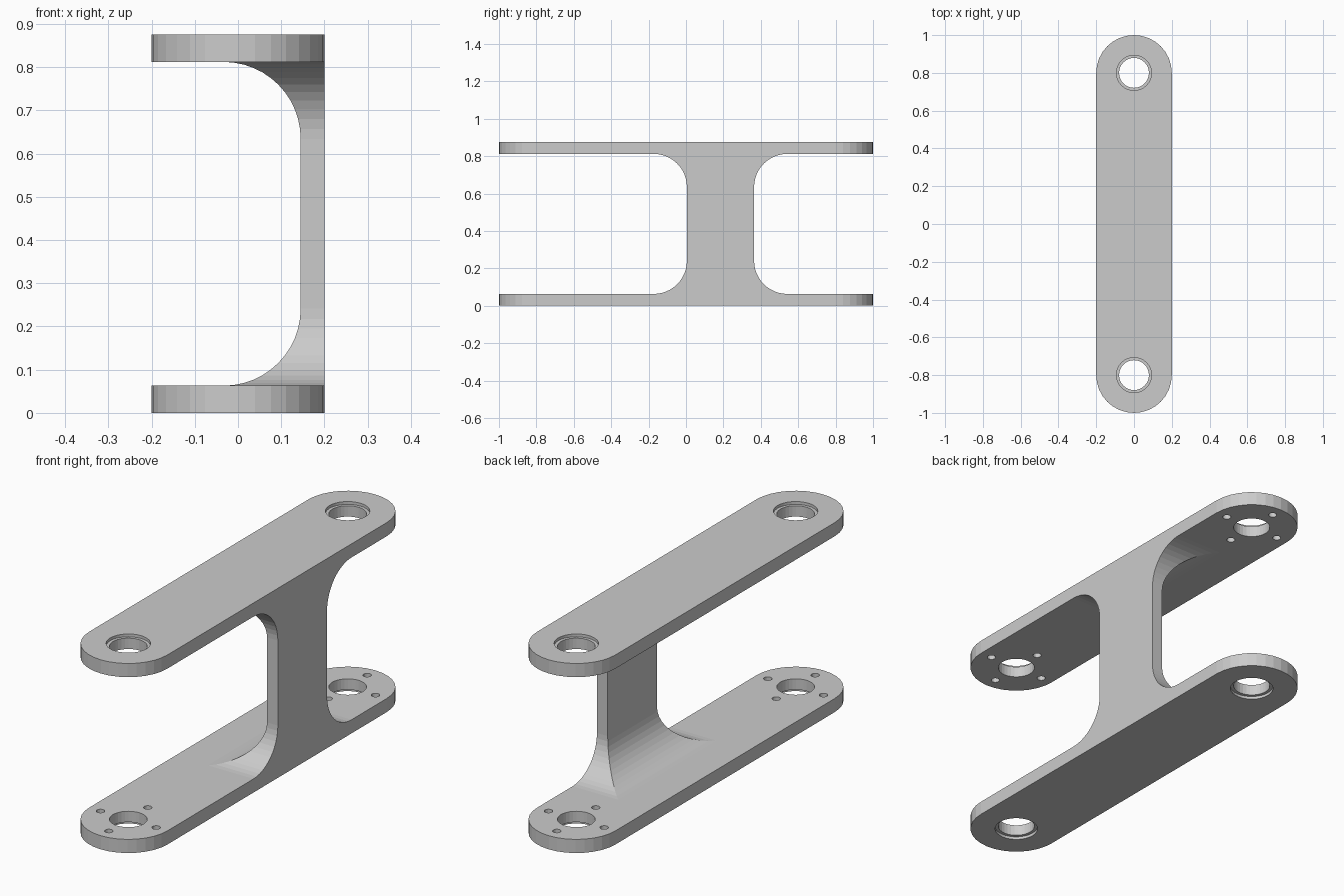
import bpy, bmesh
from math import sin, cos, pi
from mathutils import Vector

if "Cube" in bpy.data.objects:
    bpy.data.objects.remove(bpy.data.objects["Cube"])

W, L, H, T = 0.2, 1.0, 0.875, 0.063      # half width, half length, height, plate thickness
HOLE_Y, R = 0.8, 0.178                   # bore position, fillet radius


def prism(name, pts, offset):
    """Extrude a closed 3D outline along an offset vector."""
    bm = bmesh.new()
    face = bm.faces.new([bm.verts.new(p) for p in pts])
    new = bmesh.ops.extrude_face_region(bm, geom=[face])["geom"]
    bmesh.ops.translate(bm, vec=Vector(offset),
                        verts=[v for v in new if isinstance(v, bmesh.types.BMVert)])
    bmesh.ops.recalc_face_normals(bm, faces=bm.faces)
    me = bpy.data.meshes.new(name)
    bm.to_mesh(me)
    bm.free()
    ob = bpy.data.objects.new(name, me)
    bpy.context.collection.objects.link(ob)
    return ob


def arc(cx, cy, r, a0, a1, n):
    return [(cx + r * cos(a0 + (a1 - a0) * i / n), cy + r * sin(a0 + (a1 - a0) * i / n))
            for i in range(n + 1)]


def disc(name, x, y, r, z0, z1, n):
    return prism(name, [(a, b, z0) for a, b in arc(x, y, r, 0, 2 * pi, n)[:-1]], (0, 0, z1 - z0))


def combine(target, other, operation):
    m = target.modifiers.new("bool", 'BOOLEAN')
    m.operation, m.object, m.solver = operation, other, 'EXACT'
    bpy.context.view_layer.objects.active = target
    bpy.ops.object.modifier_apply(modifier=m.name)
    bpy.data.objects.remove(other)


def flared_edge(u, side):
    """Edge at u flaring outwards (side = -1 or 1) into both plates, bottom to top."""
    cu = u + side * R
    low = [(cu + side * (-R * cos(t)), T + R - R * sin(t))
           for t in [pi / 2 * (1 - i / 12) for i in range(13)]]
    pts = [(cu, T / 2)] + low
    return pts + [(a, H - z) for a, z in reversed(pts)]


# Web: side profile crossed with front profile
side = flared_edge(0.005, -1) + flared_edge(0.364, 1)[::-1]
bracket = prism("bracket", [(-W, y, z) for y, z in side], (2 * W, 0, 0))
front = flared_edge(0.145, -1) + [(W + 0.1, H - T / 2), (W + 0.1, T / 2)]
combine(bracket, prism("front_profile", [(x, -1, z) for x, z in front], (0, 2, 0)), 'INTERSECT')

# Round-ended plates
outline = arc(0, L - W, W, 0, pi, 16) + arc(0, W - L, W, pi, 2 * pi, 16)
outline = [(W if x > W - 1e-6 else x, y) for x, y in outline]
for z in (0, H - T):
    combine(bracket, prism("plate", [(x, y, z) for x, y in outline], (0, 0, T)), 'UNION')

# Bores, outer counterbores and blind screw holes on the inner faces
for y in (-HOLE_Y, HOLE_Y):
    combine(bracket, disc("bore", 0, y, 0.079, -0.1, H + 0.1, 32), 'DIFFERENCE')
    for z0, z1 in ((-0.1, 0.013), (H - 0.013, H + 0.1)):
        combine(bracket, disc("counterbore", 0, y, 0.093, z0, z1, 32), 'DIFFERENCE')
    for k in range(4):
        hx, hy = 0.142 * cos(k * pi / 2), y + 0.142 * sin(k * pi / 2)
        combine(bracket, disc("screw_holes", hx, hy, 0.018, 0.025, H - 0.025, 16), 'DIFFERENCE')
